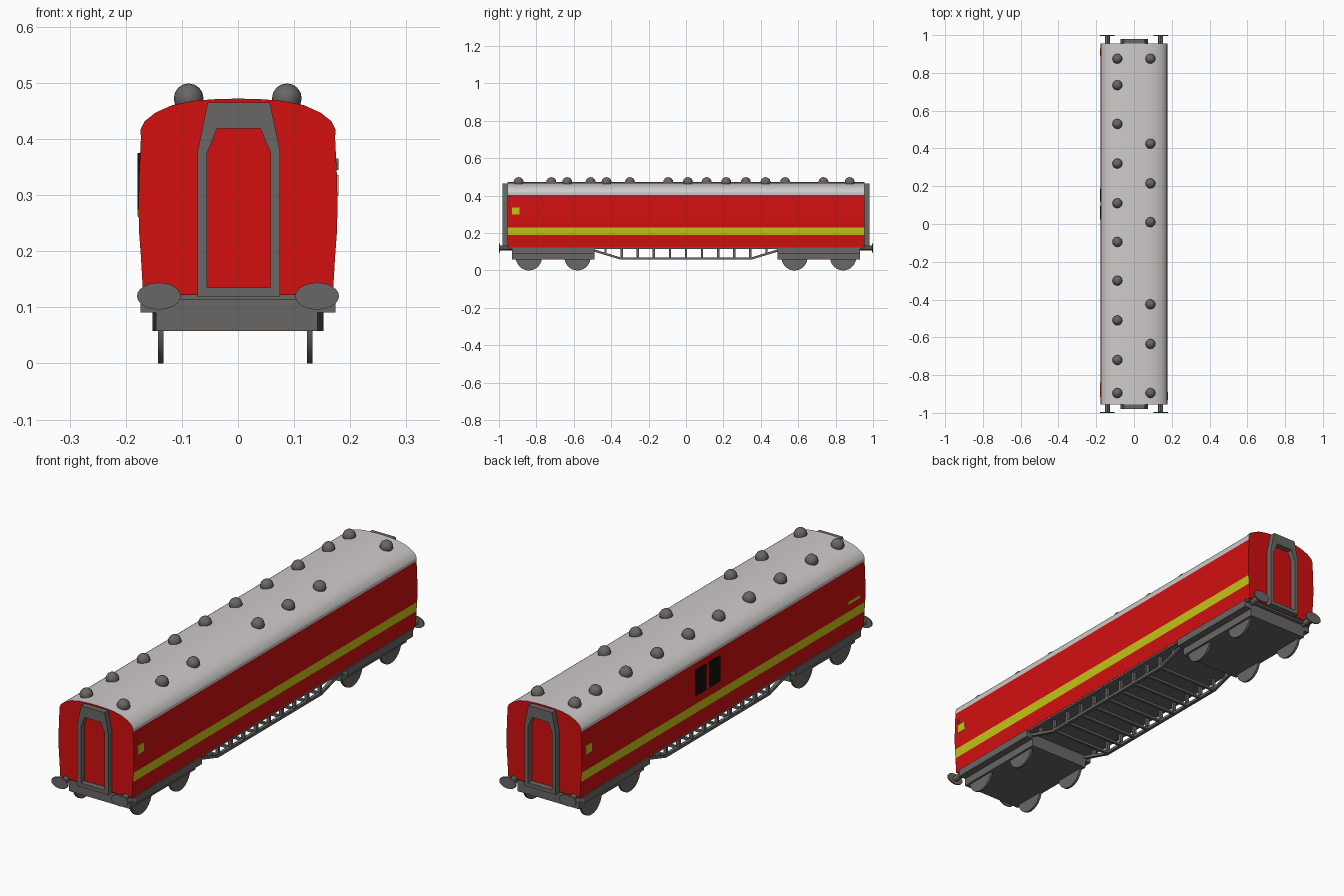
import bpy, bmesh, math
from mathutils import Vector

if "Cube" in bpy.data.objects:
    bpy.data.objects.remove(bpy.data.objects["Cube"])


def material(name, r, g, b):
    m = bpy.data.materials.new(name)
    m.diffuse_color = (r, g, b, 1)
    m.use_nodes = True
    m.node_tree.nodes["Principled BSDF"].inputs["Base Color"].default_value = m.diffuse_color
    return m


RED = material("carriage red", 0.65, 0.005, 0.005)
YELLOW = material("stripe yellow", 0.56, 0.56, 0.008)
ROOF = material("roof light grey", 0.62, 0.60, 0.59)
GREY = material("frame grey", 0.14, 0.135, 0.13)
BLACK = material("window black", 0.006, 0.006, 0.006)


def finish(name, bm, mats, smooth=None):
    bmesh.ops.recalc_face_normals(bm, faces=bm.faces[:])
    me = bpy.data.meshes.new(name)
    bm.to_mesh(me)
    bm.free()
    for m in mats:
        me.materials.append(m)
    ob = bpy.data.objects.new(name, me)
    bpy.context.collection.objects.link(ob)
    if smooth:
        bpy.ops.object.select_all(action='DESELECT')
        ob.select_set(True)
        bpy.context.view_layer.objects.active = ob
        bpy.ops.object.shade_smooth_by_angle(angle=math.radians(smooth))
    return ob


def add_box(bm, x0, x1, y0, y1, z0, z1):
    vs = bmesh.ops.create_cube(bm, size=1)["verts"]
    for v in vs:
        v.co = Vector((x0 + (v.co.x + .5) * (x1 - x0),
                       y0 + (v.co.y + .5) * (y1 - y0),
                       z0 + (v.co.z + .5) * (z1 - z0)))


def box(name, mat, *dims):
    bm = bmesh.new()
    add_box(bm, *dims)
    return finish(name, bm, [mat])


def add_prism(bm, pts, a, b, place):
    """Extrude a 2D outline from a to b; place(p, q, depth) gives the 3D point."""
    lo = [bm.verts.new(place(p, q, a)) for p, q in pts]
    hi = [bm.verts.new(place(p, q, b)) for p, q in pts]
    n = len(pts)
    bm.faces.new(lo)
    bm.faces.new(hi)
    for i in range(n):
        j = (i + 1) % n
        bm.faces.new((lo[i], lo[j], hi[j], hi[i]))


# Body shell: one cross-section, coloured by height and direction
half = [(0.169, 0.122), (0.173, 0.19), (0.176, 0.23), (0.1775, 0.28), (0.176, 0.34),
        (0.173, 0.403), (0.174, 0.416), (0.166, 0.432), (0.147, 0.447),
        (0.118, 0.460), (0.08, 0.468), (0.04, 0.471)]
outline = half + [(0, 0.472)] + [(-x, z) for x, z in reversed(half)]
bm = bmesh.new()
add_prism(bm, outline, -0.955, 0.955, lambda p, q, d: (p, d, q))
bmesh.ops.recalc_face_normals(bm, faces=bm.faces[:])
for f in bm.faces:
    z = f.calc_center_median().z
    if abs(f.normal.y) > 0.9:
        f.material_index = 0
    elif f.normal.z < -0.9:
        f.material_index = 3
    elif z > 0.403:
        f.material_index = 2
    elif 0.19 < z < 0.23:
        f.material_index = 1
finish("carriage_body", bm, [RED, YELLOW, ROOF, GREY], 30)

# Roof vents
left_vents = [0.875, 0.735, 0.53, 0.32, 0.11, -0.095, -0.30, -0.51, -0.72, -0.895]
right_vents = [0.875, 0.425, 0.215, 0.01, -0.425, -0.635, -0.895]
bm = bmesh.new()
for x, ys in ((-0.088, left_vents), (0.087, right_vents)):
    for y in ys:
        vs = bmesh.ops.create_uvsphere(bm, u_segments=12, v_segments=8, radius=0.0265)["verts"]
        bmesh.ops.translate(bm, verts=vs, vec=(x, y, 0.4725))
finish("roof_vents", bm, [GREY], 40)

# Gangway frames round the end doors
outer = [(-0.072, 0.118), (-0.072, 0.378), (-0.054, 0.465),
         (0.057, 0.465), (0.075, 0.378), (0.075, 0.118)]
inner = [(-0.055, 0.135), (-0.055, 0.375), (-0.037, 0.419),
         (0.040, 0.419), (0.058, 0.375), (0.058, 0.135)]
for name, s in (("front_gangway", -1), ("back_gangway", 1)):
    bm = bmesh.new()
    rings = [[bm.verts.new((x, s * y, z)) for x, z in pts]
             for pts, y in ((outer, 0.95), (outer, 0.98), (inner, 0.98), (inner, 0.95))]
    for k in range(4):
        a, b = rings[k], rings[(k + 1) % 4]
        for i in range(6):
            j = (i + 1) % 6
            bm.faces.new((a[i], a[j], b[j], b[i]))
    finish(name, bm, [GREY])

# Oval buffers with round shafts
def add_disc(bm, x, z, rx, rz, y0, y1, n=24):
    pts = [(x + rx * math.cos(2 * math.pi * i / n), z + rz * math.sin(2 * math.pi * i / n))
           for i in range(n)]
    add_prism(bm, pts, y0, y1, lambda p, q, d: (p, d, q))


bm = bmesh.new()
for sx in (-1, 1):
    for sy in (-1, 1):
        add_disc(bm, sx * 0.141, 0.12, 0.039, 0.024, sy * 0.994, sy * 1.0)
        add_disc(bm, sx * 0.141, 0.12, 0.013, 0.013, sy * 0.90, sy * 0.995, 12)
finish("buffers", bm, [GREY], 30)

# Underframe floor, then a bogie at each end with four wheels
box("underframe_floor", GREY, -0.168, 0.168, -0.945, 0.945, 0.114, 0.124)
for name, s in (("front", -1), ("back", 1)):
    y0, y1 = sorted((s * 0.49, s * 0.93))
    box(name + "_bogie_slab", GREY, -0.174, 0.174, y0, y1, 0.091, 0.123)
    box(name + "_bogie_frame", GREY, -0.146, 0.142, y0, y1, 0.058, 0.095)
    bm = bmesh.new()
    for x0 in (-0.143, 0.123):
        for y in (s * 0.58, s * 0.84):
            pts = [(y + 0.07 * math.cos(2 * math.pi * i / 24),
                    0.07 + 0.07 * math.sin(2 * math.pi * i / 24)) for i in range(24)]
            add_prism(bm, pts, x0, x0 + 0.01, lambda p, q, d: (d, p, q))
    finish(name + "_wheels", bm, [GREY], 30)

# Truss rods between the bogies: chord, sloped ends, posts and cross bars
bm = bmesh.new()
posts = [-0.43 + 0.086 * i for i in range(11)]
for s in (-1, 1):
    x0, x1 = sorted((s * 0.138, s * 0.152))
    side = lambda p, q, d: (d, p, q)
    add_prism(bm, [(-0.35, 0.058), (0.35, 0.058), (0.50, 0.103), (0.50, 0.116),
                   (0.35, 0.070), (-0.35, 0.070), (-0.50, 0.116), (-0.50, 0.103)],
              x0, x1, side)
    for y in posts:
        z0 = 0.062 if abs(y) < 0.36 else 0.09
        add_box(bm, x0, x1, y - 0.006, y + 0.006, z0, 0.118)
for y in posts[1:-1]:
    add_box(bm, -0.14, 0.14, y - 0.006, y + 0.006, 0.059, 0.069)
finish("underframe_truss", bm, [GREY])

# Small painted details: yellow panels and left side windows
box("right_panel", YELLOW, 0.171, 0.179, -0.93, -0.89, 0.299, 0.336)
box("left_panel", YELLOW, -0.179, -0.171, 0.89, 0.93, 0.299, 0.336)
box("left_small_plate", YELLOW, -0.179, -0.171, -0.915, -0.84, 0.262, 0.275)
box("right_lamp_bracket", GREY, 0.171, 0.179, -0.933, -0.929, 0.345, 0.365)
for i, y in enumerate((0.024, 0.118)):
    box("left_window_%d" % (i + 1), BLACK, -0.1795, -0.171, y, y + 0.07, 0.265, 0.375)
